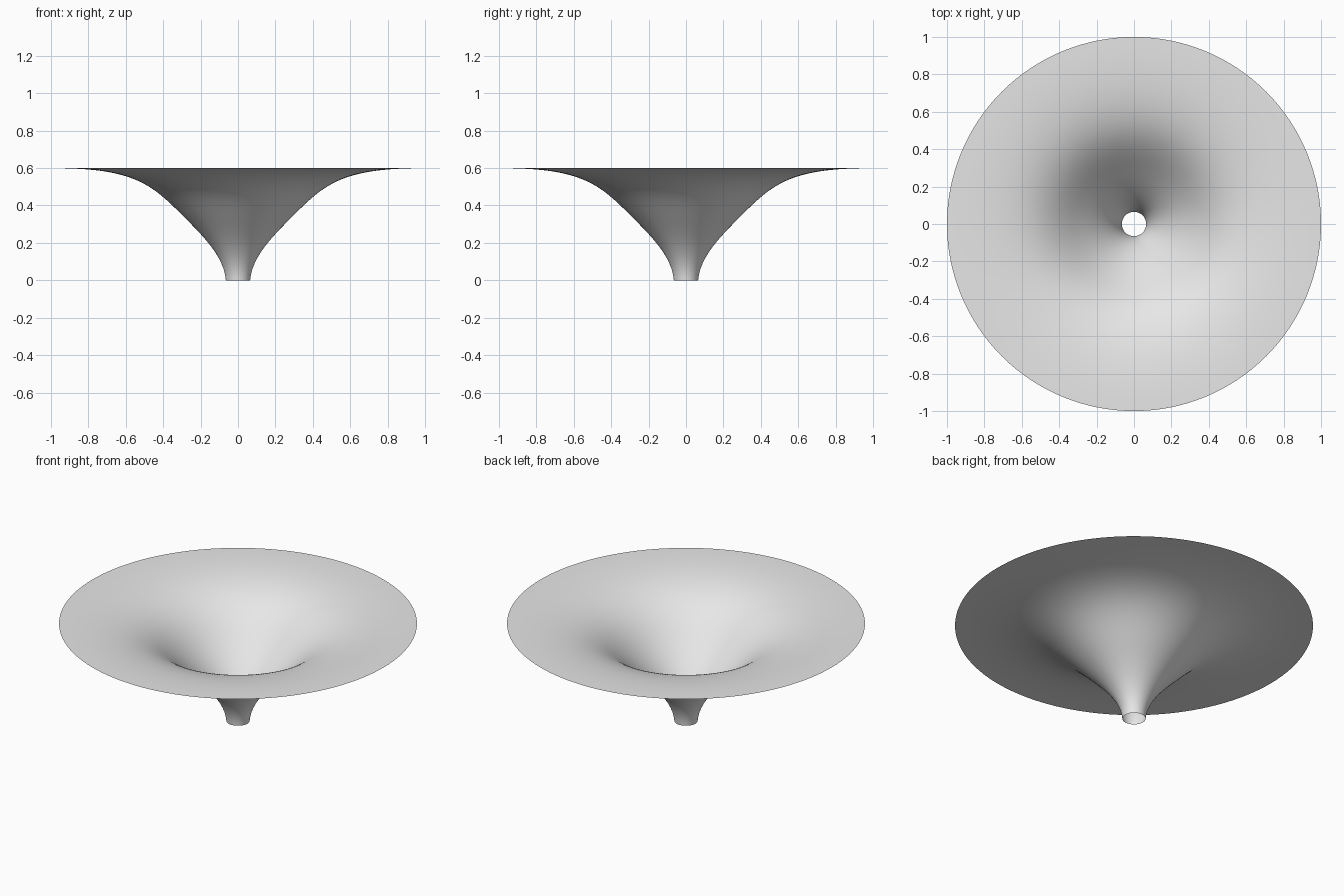
import bpy, bmesh, math
from mathutils import Vector
from mathutils.geometry import interpolate_bezier

SIDES = 128

cube = bpy.data.objects.get("Cube")
if cube:
    bpy.data.objects.remove(cube, do_unlink=True)

# Plain light grey
grey = bpy.data.materials.new("light_grey")
grey.use_nodes = True
colour = (0.8, 0.8, 0.8, 1)
grey.diffuse_color = colour
grey.node_tree.nodes["Principled BSDF"].inputs["Base Color"].default_value = colour


def bezier(points, steps):
    return interpolate_bezier(*[Vector((r, 0, z)) for r, z in points], steps)


# Flared profile: narrow spout rising into the flank, then levelling to the rim
spout = bezier([(0.065, 0), (0.075, 0.13), (0.19, 0.24), (0.31, 0.36)], 24)
flare = bezier([(0.31, 0.36), (0.47, 0.52), (0.57, 0.6), (1, 0.6)], 32)
profile = spout + flare[1:]

# Open funnel shell, spun around the vertical axis
bm = bmesh.new()
verts = [bm.verts.new(p) for p in profile]
edges = [bm.edges.new(pair) for pair in zip(verts, verts[1:])]
bmesh.ops.spin(bm, geom=verts + edges, axis=(0, 0, 1), cent=(0, 0, 0),
               angle=math.tau, steps=SIDES)
bmesh.ops.remove_doubles(bm, verts=bm.verts, dist=0.0001)
bmesh.ops.recalc_face_normals(bm, faces=bm.faces)

# Face the shell upward, into the bowl
if sum(f.normal.z * f.calc_area() for f in bm.faces) < 0:
    bmesh.ops.reverse_faces(bm, faces=bm.faces)
for face in bm.faces:
    face.smooth = True

mesh = bpy.data.meshes.new("funnel")
bm.to_mesh(mesh)
bm.free()
mesh.materials.append(grey)
funnel = bpy.data.objects.new("funnel", mesh)
bpy.context.collection.objects.link(funnel)
